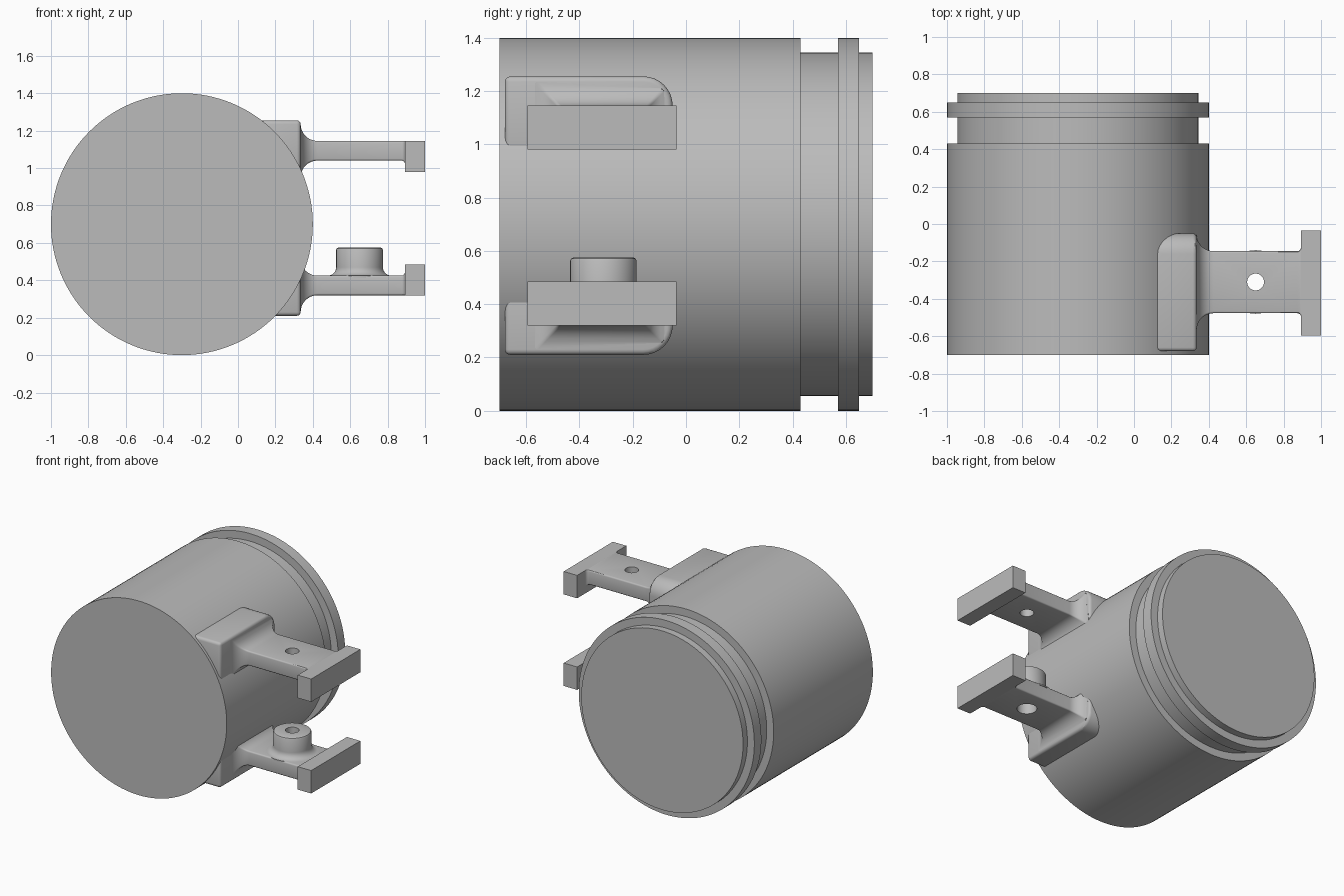
import bpy, bmesh
from math import sin, cos, pi, radians, hypot

if "Cube" in bpy.data.objects:
    bpy.data.objects.remove(bpy.data.objects["Cube"])

grey = bpy.data.materials.new("plain grey")
grey.use_nodes = True
COLOUR = (0.5, 0.5, 0.5, 1)
grey.diffuse_color = COLOUR
grey.node_tree.nodes["Principled BSDF"].inputs["Base Color"].default_value = COLOUR


def finish(name, bm, bevel=0):
    """Turn a bmesh into a smooth-shaded object with sharp edges kept."""
    bmesh.ops.recalc_face_normals(bm, faces=bm.faces)
    mesh = bpy.data.meshes.new(name)
    bm.to_mesh(mesh)
    bm.free()
    mesh.materials.append(grey)
    ob = bpy.data.objects.new(name, mesh)
    bpy.context.collection.objects.link(ob)
    bpy.ops.object.select_all(action='DESELECT')
    ob.select_set(True)
    bpy.context.view_layer.objects.active = ob
    if bevel:
        mod = ob.modifiers.new("rounded edges", 'BEVEL')
        mod.width, mod.segments, mod.limit_method = bevel, 3, 'ANGLE'
        mod.angle_limit = radians(40)
        bpy.ops.object.modifier_apply(modifier=mod.name)
    bpy.ops.object.shade_smooth_by_angle(angle=radians(30))
    return ob


def loft(name, rings, closed=False, bevel=0):
    """Skin a list of equal-length point rings; cap the ends or close the loop."""
    bm = bmesh.new()
    loops = [[bm.verts.new(p) for p in ring] for ring in rings]
    n = len(loops[0])
    pairs = list(zip(loops, loops[1:]))
    if closed:
        pairs.append((loops[-1], loops[0]))
    else:
        bm.faces.new(loops[0])
        bm.faces.new(loops[-1])
    for a, b in pairs:
        for i in range(n):
            j = (i + 1) % n
            bm.faces.new((a[i], a[j], b[j], b[i]))
    return finish(name, bm, bevel)


def lathe(name, profile, place, closed=False, n=96):
    """Revolve (radius, height) points; place maps (a, b, height) to space."""
    rings = [[place(r * cos(2 * pi * i / n), r * sin(2 * pi * i / n), h)
              for i in range(n)] for r, h in profile]
    return loft(name, rings, closed)


def cut(ob, cutter):
    mod = ob.modifiers.new("hole", 'BOOLEAN')
    mod.operation, mod.solver, mod.object = 'DIFFERENCE', 'EXACT', cutter
    bpy.ops.object.select_all(action='DESELECT')
    ob.select_set(True)
    bpy.context.view_layer.objects.active = ob
    bpy.ops.object.modifier_apply(modifier=mod.name)
    bpy.data.objects.remove(cutter)
    bpy.ops.object.shade_smooth_by_angle(angle=radians(30))


# Round body with a groove and a raised band near the back
BIG, SMALL = 0.7, 0.645
lathe("body", [(BIG, -0.7), (BIG, 0.43), (SMALL, 0.43), (SMALL, 0.57), (BIG, 0.57),
               (BIG, 0.65), (SMALL, 0.65), (SMALL, 0.7)],
      lambda a, b, h: (a - 0.3, h, b + 0.7), n=128)

# Bracket dimensions, given for the upper one
PAD_X, PAD_TOP, PAD_BACK, CORNER = 0.335, 1.255, -0.05, 0.11
Y0, Y1, Z0, Z1 = -0.477, -0.145, 1.04, 1.145
BAR_X, FLARE, SMALL_FILLET, EDGE = 0.893, 0.09, 0.02, 0.01
HOLE_X, HOLE_Y = 0.65, -0.31


def arm_ring(x, side, top, bottom, flip):
    """Rounded rectangle grown outwards, kept inside the pad's round corner."""
    ring = []
    cy, cz = PAD_BACK - CORNER, PAD_TOP - CORNER
    corners = [(Y1 + side - EDGE, Z1 + top - EDGE, 0), (Y0 - side + EDGE, Z1 + top - EDGE, 1),
               (Y0 - side + EDGE, Z0 - bottom + EDGE, 2), (Y1 + side - EDGE, Z0 - bottom + EDGE, 3)]
    for y, z, quarter in corners:
        for k in range(4):
            t = (quarter + k / 3) * pi / 2
            py, pz = y + EDGE * cos(t), z + EDGE * sin(t)
            reach = hypot(py - cy, pz - cz)
            limit = CORNER - 0.015
            if py > cy and pz > cz and reach > limit:
                py = cy + (py - cy) * limit / reach
                pz = cz + (pz - cz) * limit / reach
            ring.append((x, py, flip(pz)))
    return ring


def bracket(prefix, flip, hole_radius):
    # Pad with one large rounded corner, sunk into the body
    outline = [(PAD_BACK, 0.93), (-0.68, 0.93), (-0.68, PAD_TOP)]
    for k in range(9):
        t = pi / 2 * (1 - k / 8)
        outline.append((PAD_BACK - CORNER + CORNER * cos(t), PAD_TOP - CORNER + CORNER * sin(t)))
    loft(prefix + "_pad", [[(x, y, flip(z)) for y, z in outline] for x in (0.0, PAD_X)],
         bevel=0.02)

    # Arm that flares into the pad and has a small fillet at the bar
    rings = [arm_ring(PAD_X - 0.03, FLARE, FLARE, FLARE, flip)]
    for k in range(11):
        t = pi / 2 * k / 10
        d = FLARE * (1 - sin(t))
        rings.append(arm_ring(PAD_X + FLARE * (1 - cos(t)), d, d, d, flip))
    for k in range(6):
        t = pi / 2 * k / 5
        d = SMALL_FILLET * (1 - cos(t))
        rings.append(arm_ring(BAR_X - SMALL_FILLET * (1 - sin(t)), d, 0, d, flip))
    rings.append(arm_ring(BAR_X + 0.03, SMALL_FILLET, -0.002, SMALL_FILLET, flip))
    arm = loft(prefix + "_arm", rings)
    cutter = lathe(prefix + "_hole_cutter", [(hole_radius, -0.2), (hole_radius, 0.2)],
                   lambda a, b, h: (HOLE_X + a, HOLE_Y + b, flip(Z0) + h), n=48)
    cutter.hide_render = True
    cut(arm, cutter)

    # Cross bar at the tip
    loft(prefix + "_bar", [[(x, y, flip(z)) for y, z in
                            ((-0.595, 0.98), (-0.035, 0.98), (-0.035, Z1), (-0.595, Z1))]
                           for x in (BAR_X, 1.0)])


bracket("upper", lambda z: z, 0.045)
bracket("lower", lambda z: 1.465 - z, 0.065)

# Hollow boss with a filleted foot on the lower arm
FOOT, BOSS, BORE, TOP = 0.425, 0.125, 0.045, 0.575
profile = [(BORE, FOOT - 0.01), (BOSS + 0.045, FOOT - 0.01)]
for k in range(8):
    t = pi / 2 * k / 7
    profile.append((BOSS + 0.045 * (1 - sin(t)), FOOT + 0.045 * (1 - cos(t))))
profile += [(BOSS, TOP - 0.012), (BOSS - 0.004, TOP - 0.004), (BOSS - 0.012, TOP), (BORE, TOP)]
lathe("boss", profile, lambda a, b, h: (HOLE_X + a, HOLE_Y + b, h), closed=True, n=64)
